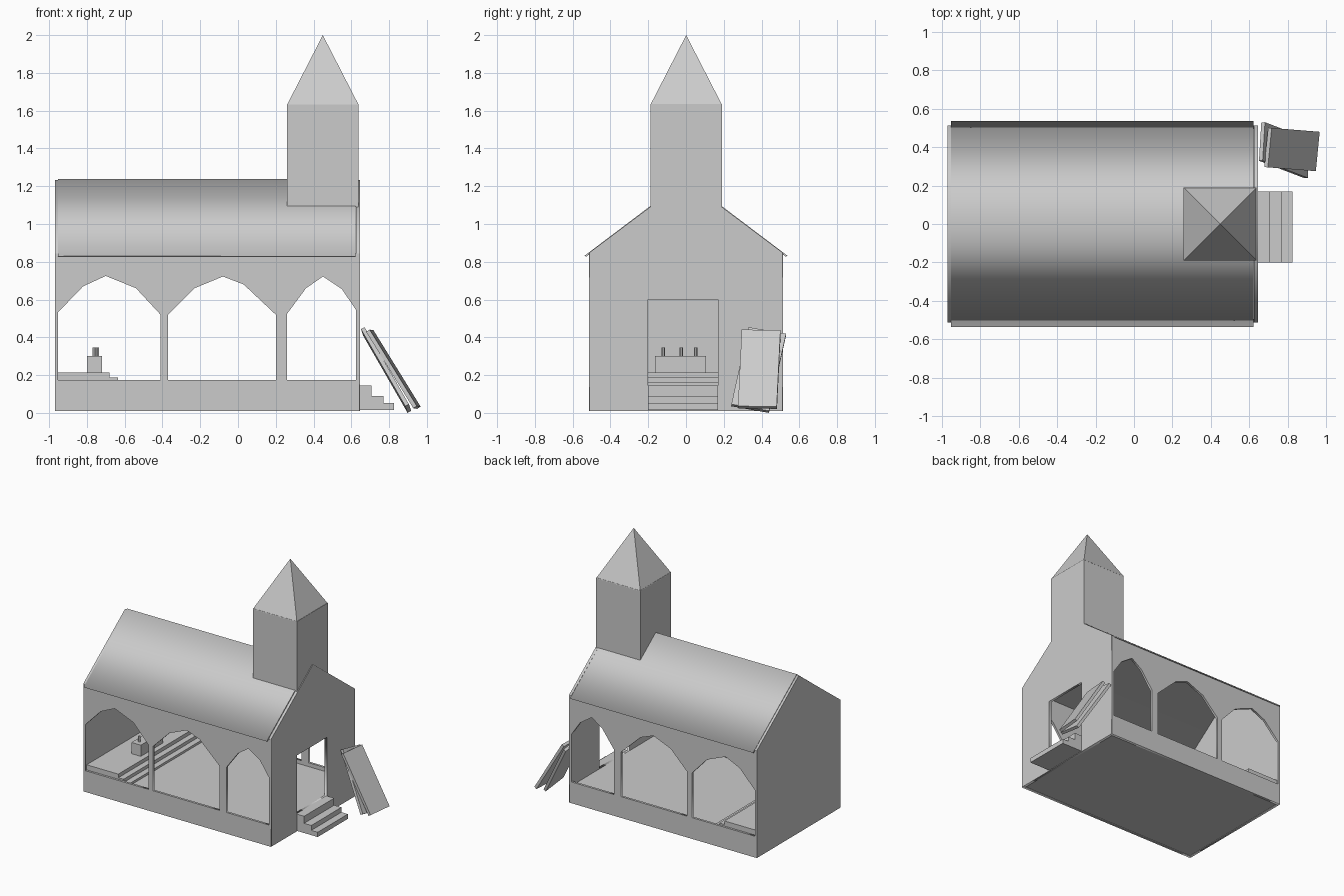
import bpy
from math import radians, sqrt
from mathutils import Vector, Matrix

if "Cube" in bpy.data.objects:
    bpy.data.objects.remove(bpy.data.objects["Cube"])

SIDE = (radians(90), 0, 0)              # profile in x-z, depth along y
END = (radians(90), 0, radians(90))     # profile in y-z, depth along x


def profile(name, loops, depth, loc, rot):
    """Flat outline with holes, extruded by depth around loc."""
    cu = bpy.data.curves.new(name, 'CURVE')
    cu.dimensions = '2D'
    cu.fill_mode = 'BOTH'
    cu.extrude = depth / 2
    for pts in loops:
        s = cu.splines.new('POLY')
        s.points.add(len(pts) - 1)
        for p, (a, b) in zip(s.points, pts):
            p.co = (a, b, 0, 1)
        s.use_cyclic_u = True
    ob = bpy.data.objects.new(name, cu)
    ob.location, ob.rotation_euler = loc, rot
    bpy.context.collection.objects.link(ob)
    bpy.ops.object.select_all(action='DESELECT')
    ob.select_set(True)
    bpy.context.view_layer.objects.active = ob
    bpy.ops.object.convert(target='MESH')


def box(name, x, y, z):
    bpy.ops.mesh.primitive_cube_add(size=1, location=[(a + b) / 2 for a, b in (x, y, z)])
    ob = bpy.context.object
    ob.name = name
    ob.scale = [b - a for a, b in (x, y, z)]
    return ob


def board(name, corner, up, across, thick):
    """Leaning board from its outer lower corner and two edge directions."""
    c, u, w = Vector(corner), Vector(up), Vector(across)
    n = w.cross(u).normalized() * thick
    ob = box(name, (0, 1), (0, 1), (0, 1))
    m = Matrix((w, u, n)).transposed().to_4x4()
    m.translation = c + (u + w - n) / 2
    ob.data.transform(m)
    ob.matrix_world = Matrix.Identity(4)


# side walls with three pointed arches each
arches = [
    [(-.955, .175), (-.41, .175), (-.41, .52), (-.54, .66), (-.70, .725), (-.82, .67), (-.955, .53)],
    [(-.37, .175), (.20, .175), (.20, .52), (.03, .68), (-.08, .722), (-.23, .66), (-.37, .52)],
    [(.26, .175), (.625, .175), (.625, .545), (.55, .655), (.45, .722), (.36, .66), (.26, .525)],
]
outline = [(-.968, .01), (.643, .01), (.643, .843), (-.968, .843)]
for name, y in (("front_arcade_wall", -.505), ("back_arcade_wall", .505)):
    profile(name, [outline] + arches, .018, (0, y, 0), SIDE)

# gable end walls, the right one with a doorway
gable = [(-.512, .011), (.512, .011), (.512, .848), (0, 1.232), (-.512, .848)]
doorway = [(-.20, .145), (.17, .145), (.17, .60), (-.20, .60)]
profile("left_gable_wall", [gable], .018, (-.961, 0, 0), END)
profile("right_gable_wall", [gable, doorway], .02, (.635, 0, 0), END)

# floor slab
box("floor", (-.955, .628), (-.5, .5), (.015, .145))

# roof shell
roof = [(-.537, .832), (0, 1.238), (.537, .832), (.528, .827), (0, 1.224), (-.528, .827)]
profile("roof", [roof], 1.574, (-.165, 0, 0), END)

# tower and spire
box("tower", (.26, .639), (-.188, .19), (1.09, 1.635))
bpy.ops.mesh.primitive_cone_add(vertices=4, radius1=.19 * sqrt(2), depth=.37,
                                location=(.449, .001, 1.815), rotation=(0, 0, radians(45)))
bpy.context.object.name = "spire"

# entrance steps
for i, (x, z) in enumerate(((.708, .145), (.77, .09), (.825, .052))):
    box(f"entrance_step_{i + 1}", (.64, x), (-.2, .17), (.015, z))

# altar platform with steps
for i, (x, z) in enumerate(((-.68, .215), (-.635, .187), (-.59, .162))):
    box(f"platform_step_{i + 1}", (-.955, x), (-.498, .498), (.14, z))

# altar and candles
box("altar", (-.80, -.72), (-.165, .105), (.215, .302))
for i, (x, y) in enumerate(((-.763, -.12), (-.745, -.025), (-.76, .052))):
    bpy.ops.mesh.primitive_cylinder_add(vertices=6, radius=.009, depth=.045, location=(x, y, .323))
    bpy.context.object.name = f"candle_{i + 1}"

# two door leaves leaning on the wall
board("outer_door_leaf", (.947, .275, .036), (-.25, .02, .405), (.02, .205, -.003), .022)
board("inner_door_leaf", (.905, .24, .046), (-.235, .09, .408), (.012, .2, -.035), .022)
